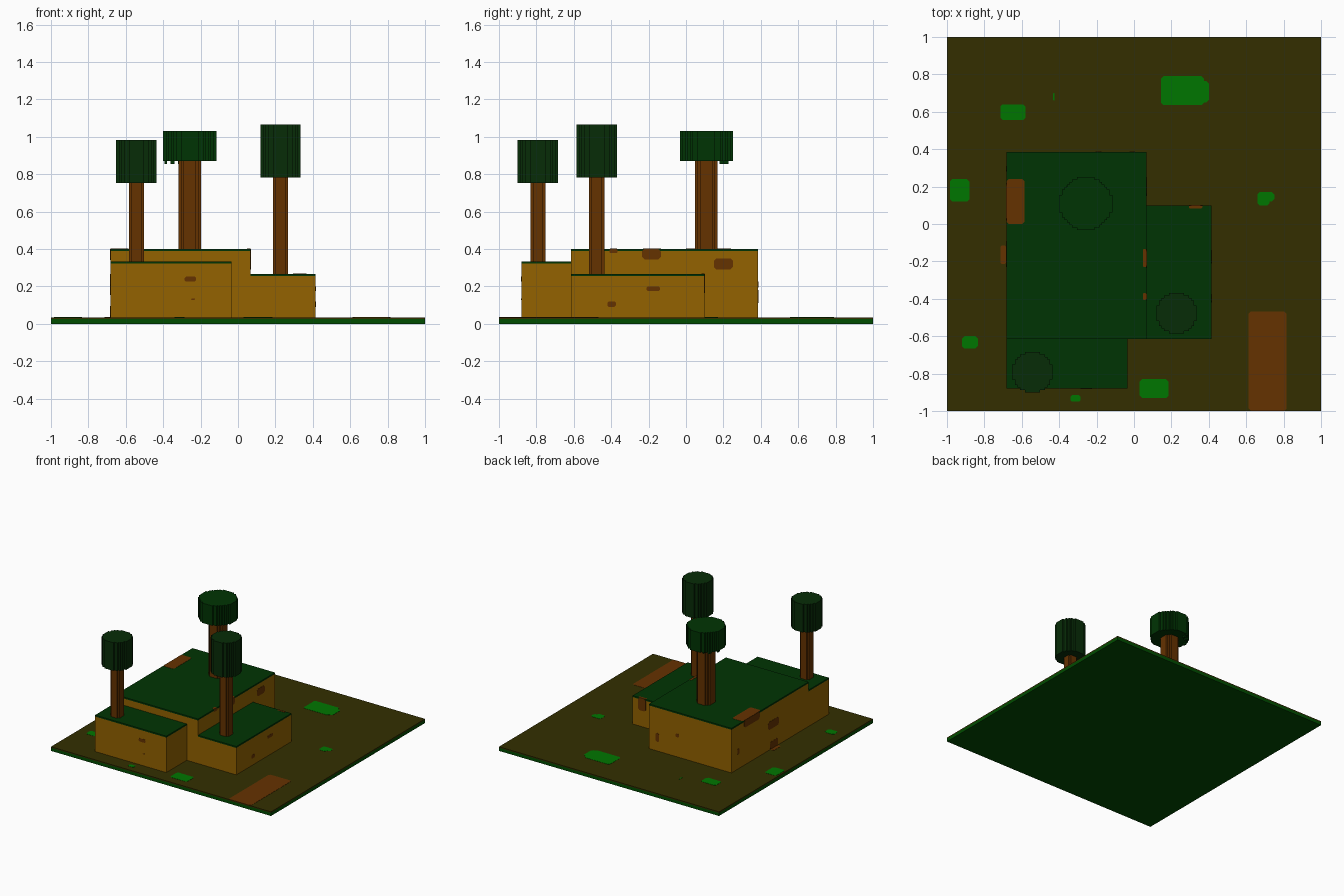
import bpy, bmesh, math
from mathutils import Vector

cube = bpy.data.objects.get("Cube")
if cube:
    bpy.data.objects.remove(cube, do_unlink=True)


def material(name, rgb):
    """Flat material from 0-255 display values."""
    lin = [(c / 255 / 12.92 if c / 255 <= 0.04045 else ((c / 255 + 0.055) / 1.055) ** 2.4) for c in rgb]
    m = bpy.data.materials.new(name)
    m.use_nodes = True
    m.diffuse_color = (*lin, 1)
    bsdf = next(n for n in m.node_tree.nodes if n.type == 'BSDF_PRINCIPLED')
    bsdf.inputs["Base Color"].default_value = (*lin, 1)
    bsdf.inputs["Roughness"].default_value = 0.9
    return m


SOIL = material("olive soil", (51, 47, 0))
TURF = material("turf green", (0, 76, 0))
MOSS = material("dark moss green", (0, 52, 3))
LEAF = material("deep leaf green", (7, 44, 7))
GRASS = material("bright grass", (0, 118, 0))
CLAY = material("ochre clay", (147, 98, 0))
BARK = material("bark brown", (101, 50, 0))

UNIT = 0.0135  # grid step of the stepped outlines


def prism(name, outline, axis, low, high, mat):
    """Extrude a 2D outline along an axis (0, 1 or 2) from low to high."""
    u, v = [i for i in range(3) if i != axis]

    def place(p):
        co = Vector((0, 0, 0))
        co[u], co[v], co[axis] = p[0], p[1], low
        return co

    bm = bmesh.new()
    face = bm.faces.new([bm.verts.new(place(p)) for p in outline])
    new = bmesh.ops.extrude_face_region(bm, geom=[face])["geom"]
    shift = Vector((0, 0, 0))
    shift[axis] = high - low
    bmesh.ops.translate(bm, verts=[g for g in new if isinstance(g, bmesh.types.BMVert)], vec=shift)
    bmesh.ops.recalc_face_normals(bm, faces=bm.faces)
    mesh = bpy.data.meshes.new(name)
    bm.to_mesh(mesh)
    bm.free()
    mesh.materials.append(mat)
    ob = bpy.data.objects.new(name, mesh)
    bpy.context.collection.objects.link(ob)
    return ob


def rect(a0, a1, b0, b1, cut=0.0):
    """Rectangle outline, with clipped corners when cut > 0."""
    if not cut:
        return [(a0, b0), (a1, b0), (a1, b1), (a0, b1)]
    return [(a0 + cut, b0), (a1 - cut, b0), (a1, b0 + cut), (a1, b1 - cut),
            (a1 - cut, b1), (a0 + cut, b1), (a0, b1 - cut), (a0, b0 + cut)]


def box(name, x0, x1, y0, y1, z0, z1, mat):
    return prism(name, rect(x0, x1, y0, y1), 2, z0, z1, mat)


def patch(name, axis, level, span, mat, side=1):
    """Thin plate on a surface, facing +axis or -axis."""
    cut = min(0.013, 0.25 * min(span[1] - span[0], span[3] - span[2]))
    return prism(name, rect(*span, cut), axis, level - 0.001 * side, level + 0.0015 * side, mat)


def stepped_disc(cx, cy, cells):
    """Stepped circle outline, the given number of cells across."""
    right = []
    for i in range(cells):
        dy = i - (cells - 1) / 2
        reach = math.sqrt(max(0, (cells / 2) ** 2 - dy * dy))
        half = math.floor(reach - cells % 2 / 2 + 0.5) + cells % 2 / 2
        half = min(half, cells / 2)
        for p in ((half, i - cells / 2), (half, i + 1 - cells / 2)):
            if not right or right[-1] != p:
                right.append(p)
    loop = right + [(-x, y) for x, y in reversed(right)]
    return [(cx + x * UNIT, cy + y * UNIT) for x, y in loop]


# Ground slab: green body under a thin soil layer
GROUND = 0.034
box("ground_base", -1, 1, -1, 1, 0, 0.025, TURF)
box("ground_soil", -1, 1, -1, 1, 0.025, GROUND, SOIL)

# Clay terraces with mossy caps: x0, x1, y0, y1, top
TERRACES = {
    "main_terrace": (-0.683, 0.067, -0.615, 0.385, 0.40),
    "front_terrace": (-0.683, -0.035, -0.88, -0.615, 0.333),
    "side_terrace": (0.067, 0.415, -0.615, 0.10, 0.267),
}
for name, (x0, x1, y0, y1, top) in TERRACES.items():
    box(name, x0, x1, y0, y1, GROUND, top - 0.012, CLAY)
    box(name + "_cap", x0, x1, y0, y1, top - 0.012, top, MOSS)

# Trees: x, y, foot, crown bottom, crown top, trunk cells, crown cells, crown colour
TREES = {
    "front_tree": (-0.543, -0.792, 0.333, 0.752, 0.983, 6, 16, LEAF),
    "main_tree": (-0.258, 0.109, 0.40, 0.869, 1.032, 9, 21, MOSS),
    "side_tree": (0.227, -0.477, 0.267, 0.782, 1.065, 6, 16, LEAF),
}
for name, (x, y, foot, low, top, trunk, crown, mat) in TREES.items():
    prism(name + "_trunk", stepped_disc(x, y, trunk), 2, foot, low, BARK)
    prism(name + "_crown", stepped_disc(x, y, crown), 2, low, top, mat)

# Loose leaves hanging below the main crown
box("hanging_leaf_a", -0.36, -0.34, 0.18, 0.207, 0.855, 0.869, MOSS)
box("hanging_leaf_b", -0.393, -0.38, 0.12, 0.147, 0.855, 0.869, MOSS)
box("hanging_leaf_c", -0.32, -0.307, 0.2, 0.227, 0.855, 0.869, MOSS)

# Grass tufts, a dirt path and a loose clod on the soil
GRASS_SPOTS = [
    (0.145, 0.373, 0.635, 0.79), (0.345, 0.40, 0.65, 0.765),
    (-0.715, -0.58, 0.555, 0.64), (-0.985, -0.88, 0.12, 0.24),
    (0.66, 0.75, 0.12, 0.17), (0.66, 0.725, 0.10, 0.15),
    (-0.92, -0.835, -0.665, -0.6), (0.03, 0.185, -0.93, -0.83),
    (-0.34, -0.285, -0.95, -0.915), (-0.432, -0.424, 0.66, 0.70),
]
for i, span in enumerate(GRASS_SPOTS):
    patch(f"grass_spot_{i + 1}", 2, GROUND, span, GRASS)
patch("dirt_path", 2, GROUND, (0.613, 0.815, -1, -0.467), BARK)
patch("dirt_clod", 2, GROUND, (-0.715, -0.683, -0.213, -0.115), BARK)

# Bare earth on the caps
patch("cap_earth", 2, 0.40, (-0.683, -0.585, 0.0, 0.24), BARK)
patch("cap_edge_earth_a", 2, 0.40, (0.047, 0.067, -0.23, -0.135), BARK)
patch("cap_edge_earth_b", 2, 0.40, (0.047, 0.067, -0.405, -0.37), BARK)
patch("cap_edge_earth_c", 2, 0.267, (0.295, 0.365, 0.083, 0.10), BARK)

# Brown stones in the walls: axis, wall position, facing, span
WALL_STONES = [
    (0, 0.067, 1, (-0.41, -0.365, 0.378, 0.40)),
    (0, 0.067, 1, (-0.235, -0.135, 0.345, 0.40)),
    (0, 0.067, 1, (0.15, 0.25, 0.29, 0.35)),
    (0, 0.415, 1, (-0.21, -0.14, 0.175, 0.20)),
    (0, 0.415, 1, (-0.42, -0.375, 0.09, 0.12)),
    (0, -0.683, -1, (0.28, 0.31, 0.155, 0.20)),
    (0, -0.683, -1, (-0.23, -0.09, 0.20, 0.265)),
    (0, -0.683, -1, (-0.22, -0.115, 0.034, 0.095)),
    (0, -0.683, -1, (0.02, 0.22, 0.34, 0.40)),
    (1, -0.88, -1, (-0.285, -0.225, 0.225, 0.252)),
    (1, -0.88, -1, (-0.25, -0.23, 0.128, 0.135)),
    (1, 0.385, 1, (-0.025, 0.005, 0.11, 0.18)),
    (1, 0.385, 1, (-0.205, -0.175, 0.195, 0.225)),
    (1, 0.10, 1, (0.295, 0.365, 0.165, 0.267)),
]
for i, (axis, level, side, span) in enumerate(WALL_STONES):
    patch(f"wall_stone_{i + 1}", axis, level, span, BARK, side)
